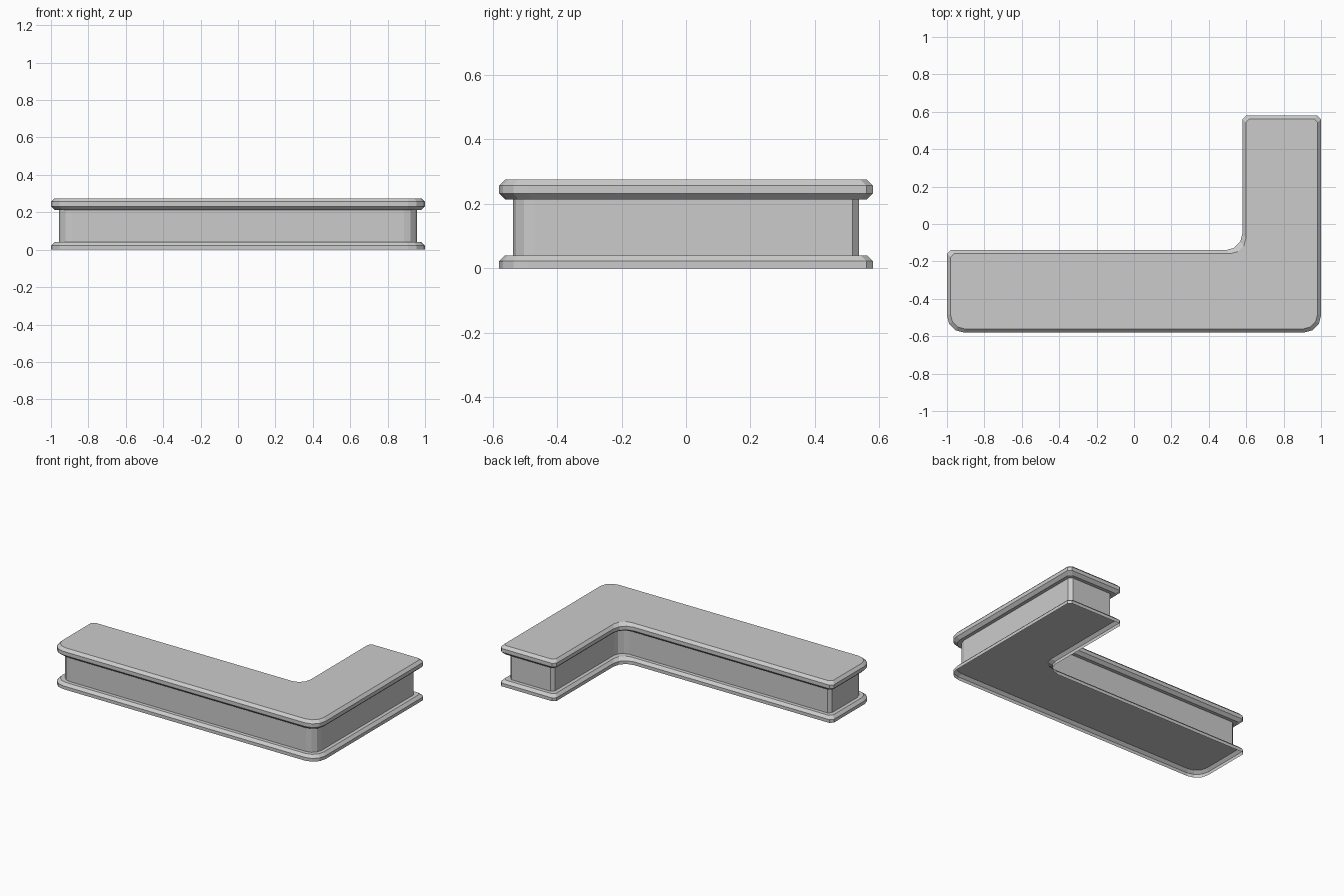
import bpy, bmesh, math
from mathutils import Vector

if "Cube" in bpy.data.objects:
    bpy.data.objects.remove(bpy.data.objects["Cube"])

# L-shaped footprint, counter-clockwise: x, y, fillet size, segments
CORNERS = [(-1, -.58, .09, 3), (1, -.58, .09, 3), (1, .58, .02, 1),
           (.58, .58, .02, 1), (.58, -.14, .09, 3), (-1, -.14, .02, 1)]


def outline(inset):
    """Footprint moved inwards, with its corners rounded."""
    pts = [Vector(c[:2]) for c in CORNERS]
    n = len(pts)
    dirs = [(pts[(i + 1) % n] - pts[i]).normalized() for i in range(n)]
    normals = [Vector((-d.y, d.x)) for d in dirs]
    result = []
    for i, (x, y, r, seg) in enumerate(CORNERS):
        p = pts[i] + (normals[i - 1] + normals[i]) * inset
        a, b = dirs[i - 1], dirs[i]
        if r > .05:
            r -= inset * .5
        centre = p - a * r + b * r
        for k in range(seg + 1):
            t = math.pi / 2 * k / seg
            result.append(centre - b * r * math.cos(t) + a * r * math.sin(t))
    return result


def loft(name, profile, bottom=True):
    """Stack footprint rings given as (inset, height)."""
    bm = bmesh.new()
    rings = [[bm.verts.new((p.x, p.y, z)) for p in outline(d)] for d, z in profile]
    for lo, hi in zip(rings, rings[1:]):
        for i in range(len(lo)):
            j = (i + 1) % len(lo)
            bm.faces.new((lo[i], lo[j], hi[j], hi[i]))
    bm.faces.new(rings[-1])
    if bottom:
        bm.faces.new(rings[0][::-1])
    mesh = bpy.data.meshes.new(name)
    bm.to_mesh(mesh)
    bm.free()
    obj = bpy.data.objects.new(name, mesh)
    bpy.context.collection.objects.link(obj)


# Base moulding, hollow underneath
loft("base_moulding", [(0, 0), (0, .022), (.018, .04)], bottom=False)
# Recessed counter body
loft("counter_body", [(.043, .04), (.043, .214)])
# Counter top with bevelled rim
loft("counter_top", [(.02, .213), (0, .232), (0, .257), (.018, .275)])
